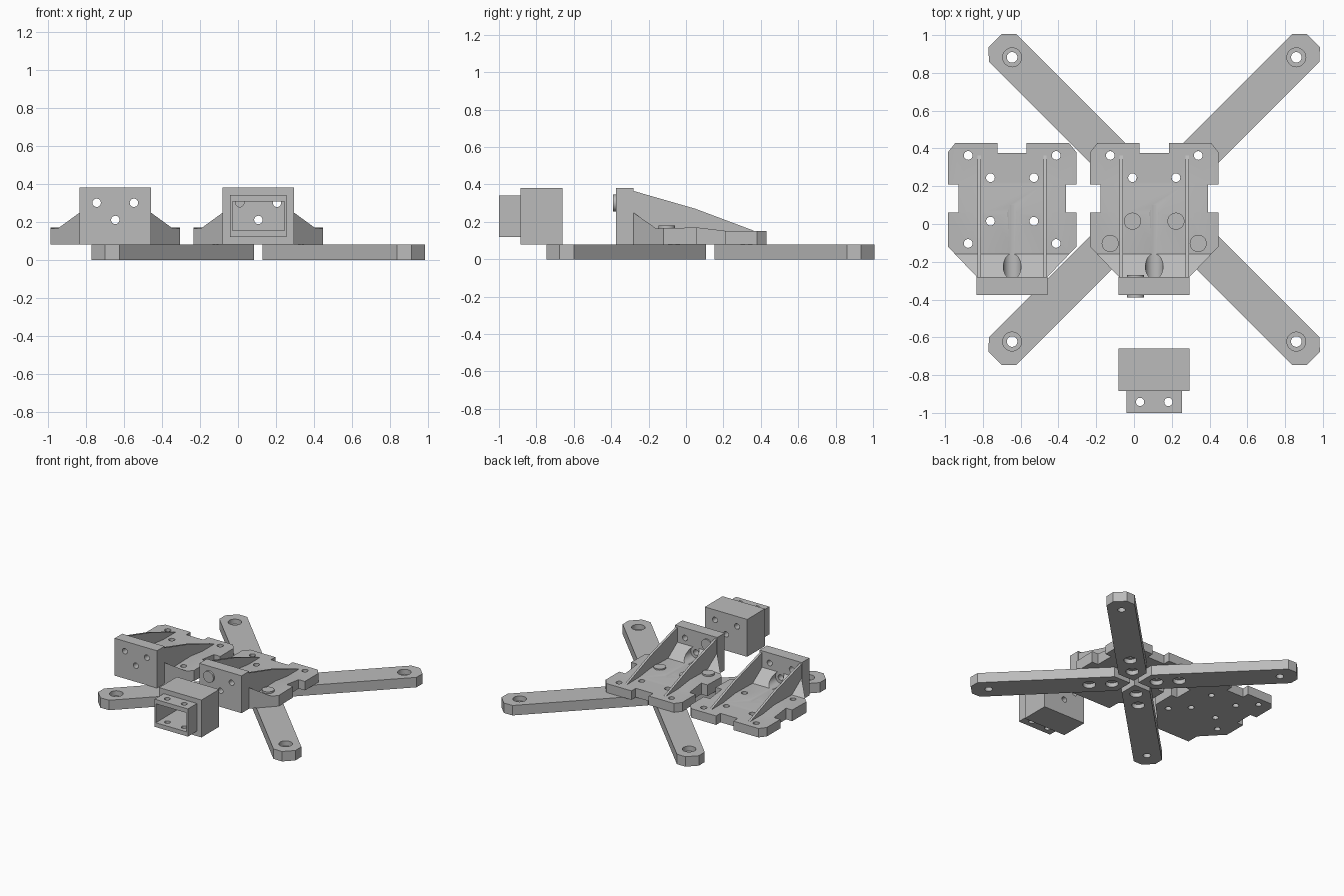
import bpy, bmesh, math
from mathutils import Matrix, Vector

if "Cube" in bpy.data.objects:
    bpy.data.objects.remove(bpy.data.objects["Cube"])

grey = bpy.data.materials.new("plain grey")
grey.diffuse_color = (0.5, 0.5, 0.5, 1)
grey.use_nodes = True
grey.node_tree.nodes["Principled BSDF"].inputs["Base Color"].default_value = grey.diffuse_color
CX, CY = 0.107, 0.13          # centre of the four arms


def prism(name, pts, axis, lo, hi):
    """Extrude a 2D outline along an axis."""
    put = {'x': lambda u, v, w: (w, u, v),
           'y': lambda u, v, w: (u, w, v),
           'z': lambda u, v, w: (u, v, w)}[axis]
    bm = bmesh.new()
    f = bm.faces.new([bm.verts.new(put(u, v, lo)) for u, v in pts])
    out = bmesh.ops.extrude_face_region(bm, geom=[f])
    d = Vector(put(0, 0, hi - lo))
    bmesh.ops.translate(bm, vec=d, verts=[g for g in out['geom'] if isinstance(g, bmesh.types.BMVert)])
    bmesh.ops.recalc_face_normals(bm, faces=bm.faces)
    me = bpy.data.meshes.new(name)
    bm.to_mesh(me)
    bm.free()
    me.materials.append(grey)
    ob = bpy.data.objects.new(name, me)
    bpy.context.collection.objects.link(ob)
    return ob


def box(name, x0, x1, y0, y1, z0, z1):
    return prism(name, [(x0, y0), (x1, y0), (x1, y1), (x0, y1)], 'z', z0, z1)


def rod(name, u, v, r, axis, lo, hi, n=32):
    pts = [(u + r * math.cos(2 * math.pi * i / n), v + r * math.sin(2 * math.pi * i / n)) for i in range(n)]
    return prism(name, pts, axis, lo, hi)


def combine(ob, others, op):
    """Apply booleans and delete the helper solids."""
    for o in others:
        m = ob.modifiers.new("b", 'BOOLEAN')
        m.operation, m.solver, m.object = op, 'EXACT', o
        bpy.context.view_layer.update()
        me = bpy.data.meshes.new_from_object(ob.evaluated_get(bpy.context.evaluated_depsgraph_get()))
        ob.modifiers.clear()
        ob.data = me
        bpy.data.objects.remove(o)
    return ob


def mirrored(half):
    return half + [(-x, y) for x, y in reversed(half)]


# Bracket base: notched outline crossed with a side profile
half = [(0.077, 0.375), (0.077, 0.43), (0.30, 0.43), (0.34, 0.38), (0.34, 0.21), (0.285, 0.21),
        (0.285, 0.06), (0.34, 0.06), (0.34, -0.12), (0.187, -0.28), (0.187, -0.30)]
bracket = prism("mount_bracket", mirrored(half), 'z', 0.08, 0.5)
profile = [(-0.31, 0.0), (0.5, 0.0), (0.5, 0.152), (0.21, 0.152), (0.06, 0.17), (-0.16, 0.165),
           (-0.282, 0.25), (-0.31, 0.25)]
combine(bracket, [prism("cut", profile, 'x', -0.5, 0.5)], 'INTERSECT')
# clearance bore behind the upright
combine(bracket, [rod("cut", 0, 0.21, 0.047, 'y', -0.281, 0.10)], 'DIFFERENCE')
# upright and two side ribs
rib = [(-0.30, 0.12), (0.362, 0.12), (0.362, 0.153), (0.05, 0.27), (-0.28, 0.365), (-0.30, 0.365)]
combine(bracket, [box("upright", -0.188, 0.188, -0.375, -0.28, 0.08, 0.38)]
        + [prism("rib", rib, 'x', s * 0.174 - 0.009, s * 0.174 + 0.009) for s in (-1, 1)], 'UNION')
# screw holes
spots = [(sx * d, CY + sy * d) for d in (0.115, 0.233) for sx in (-1, 1) for sy in (-1, 1)]
face_holes = [(-0.098, 0.30), (0.098, 0.30), (0, 0.21)]
combine(bracket, [rod("cut", x, y, 0.023, 'z', 0, 0.3) for x, y in spots]
        + [rod("cut", x, z, 0.022, 'y', -0.5, -0.2) for x, z in face_holes], 'DIFFERENCE')
bracket.location.x = CX
spare = bpy.data.objects.new("spare_bracket", bracket.data)
bpy.context.collection.objects.link(spare)
spare.location.x = -0.645

# Arm lying along +x from the hub, then turned to four diagonals
ha = [(0.031, 0), (0.134, 0.103), (1.135, 0.103), (1.19, 0.05)]
arm = prism("arm", ha + [(x, -y) for x, y in reversed(ha[1:])], 'z', 0, 0.08)
cuts = [rod("cut", 1.064, 0, 0.028, 'z', -0.1, 0.2), rod("cut", 1.064, 0, 0.05, 'z', 0.04, 0.2)]
for d in (0.163, 0.329):
    cuts += [rod("cut", d, 0, 0.023, 'z', -0.1, 0.2), rod("cut", d, 0, 0.047, 'z', -0.1, 0.035)]
combine(arm, cuts, 'DIFFERENCE')
for i in range(4):
    a = arm if i == 0 else bpy.data.objects.new("arm", arm.data)
    if i:
        bpy.context.collection.objects.link(a)
    a.location = (CX, CY, 0)
    a.rotation_euler.z = math.radians(45 + 90 * i)

# Bolts holding the front arms
for x, y in spots:
    if y < CY:
        bolt = rod("arm_bolt", CX + x, y, 0.045, 'z', 0.15, 0.18)
        combine(bolt, [rod("shank", CX + x, y, 0.0229, 'z', 0.03, 0.17)], 'UNION')
# Bolt through the upright
face_bolt = rod("face_bolt", CX - 0.098, 0.30, 0.045, 'y', -0.39, -0.375)
combine(face_bolt, [rod("shank", CX - 0.098, 0.30, 0.0219, 'y', -0.38, -0.275),
                    rod("nut", CX - 0.098, 0.30, 0.045, 'y', -0.28, -0.27)], 'UNION')

# Hollow housing with a narrower mouth
housing = box("housing", -0.188, 0.188, -0.885, -0.66, 0.08, 0.38)
combine(housing, [box("mouth", -0.148, 0.148, -1.0, -0.88, 0.12, 0.342)], 'UNION')
combine(housing, [box("cut", -0.137, 0.137, -1.1, -0.72, 0.155, 0.307)]
        + [rod("cut", x, z, 0.022, 'y', -0.8, -0.6) for x, z in face_holes]
        + [rod("cut", s * 0.075, -0.942, 0.022, 'z', 0, 0.5) for s in (-1, 1)], 'DIFFERENCE')
housing.location.x = CX

# Smooth the round walls, keep hard edges
for o in bpy.context.scene.objects:
    o.select_set(True)
bpy.context.view_layer.objects.active = housing
bpy.ops.object.shade_smooth_by_angle(angle=math.radians(25))
